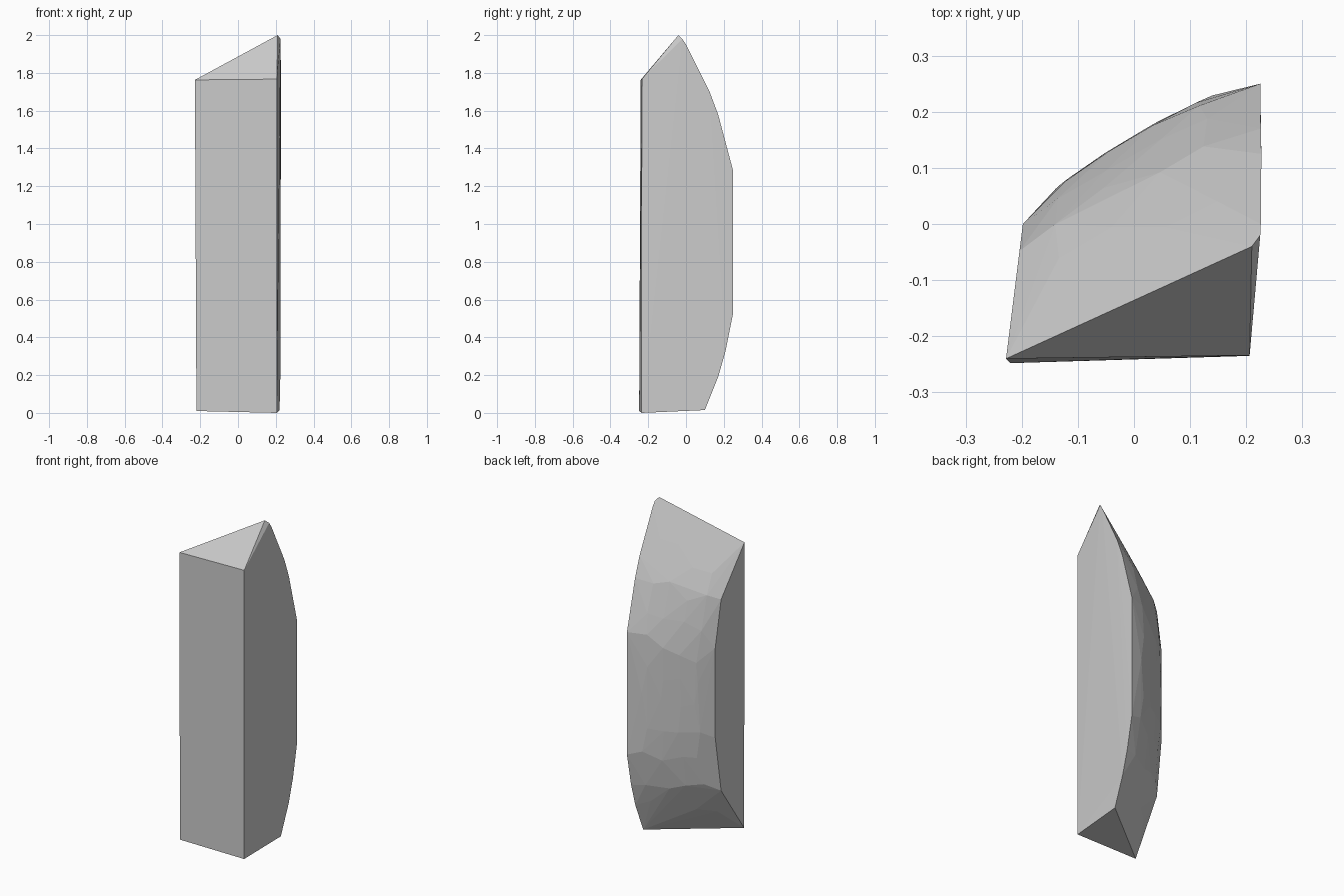
import bpy, bmesh, math, random
from mathutils import Vector

if "Cube" in bpy.data.objects:
    bpy.data.objects.remove(bpy.data.objects["Cube"])

random.seed(4)

# Flat-cut outline: front corners of the prism
front = [(-0.22, -0.248, 0.01), (0.206, -0.235, 0.0),
         (-0.228, -0.24, 1.763), (0.206, -0.234, 1.767), (0.21, -0.04, 2.0)]

# Edge of the rounded back where it meets the left and right faces, bottom to top
left_edge = [(-0.22, -0.248, 0.01), (-0.204, -0.048, 0.31), (-0.198, 0.0, 0.65),
             (-0.198, 0.0, 1.20), (-0.204, -0.048, 1.48), (-0.228, -0.24, 1.763)]
right_edge = [(0.22, 0.10, 0.015), (0.224, 0.17, 0.19), (0.225, 0.21, 0.33),
              (0.225, 0.25, 0.53), (0.225, 0.25, 1.28), (0.226, 0.17, 1.58),
              (0.227, 0.125, 1.70), (0.226, 0.0, 1.95), (0.225, -0.02, 1.98)]


def along(edge, s):
    """Point on an edge at height fraction s."""
    z = edge[0][2] + s * (edge[-1][2] - edge[0][2])
    for a, b in zip(edge, edge[1:]):
        if z <= b[2] + 1e-6:
            return Vector(a).lerp(Vector(b), (z - a[2]) / (b[2] - a[2]))
    return Vector(edge[-1])


# Rounded, irregularly faceted back surface between both edges
outward = Vector((-0.5, 0.86, 0.0))
back = []
rows = 11
for i in range(1, rows):
    for j in range(1, 5):
        s = (i + random.uniform(-0.25, 0.25)) / rows
        t = (j + random.uniform(-0.2, 0.2)) / 5
        bulge = 0.036 * (4 * t * (1 - t)) ** 0.6 * math.sin(math.pi * s) ** 0.5
        back.append(along(left_edge, s).lerp(along(right_edge, s), t) + outward * bulge)

# Shard: closed convex skin over all of the points
bm = bmesh.new()
for p in front + left_edge + right_edge + back:
    bm.verts.new(p)
bmesh.ops.remove_doubles(bm, verts=bm.verts[:], dist=0.0005)
bmesh.ops.convex_hull(bm, input=bm.verts[:])
bmesh.ops.delete(bm, geom=[v for v in bm.verts if not v.link_faces], context='VERTS')
bmesh.ops.recalc_face_normals(bm, faces=bm.faces[:])
mesh = bpy.data.meshes.new("stone_shard")
bm.to_mesh(mesh)
bm.free()
shard = bpy.data.objects.new("stone_shard", mesh)
bpy.context.collection.objects.link(shard)
